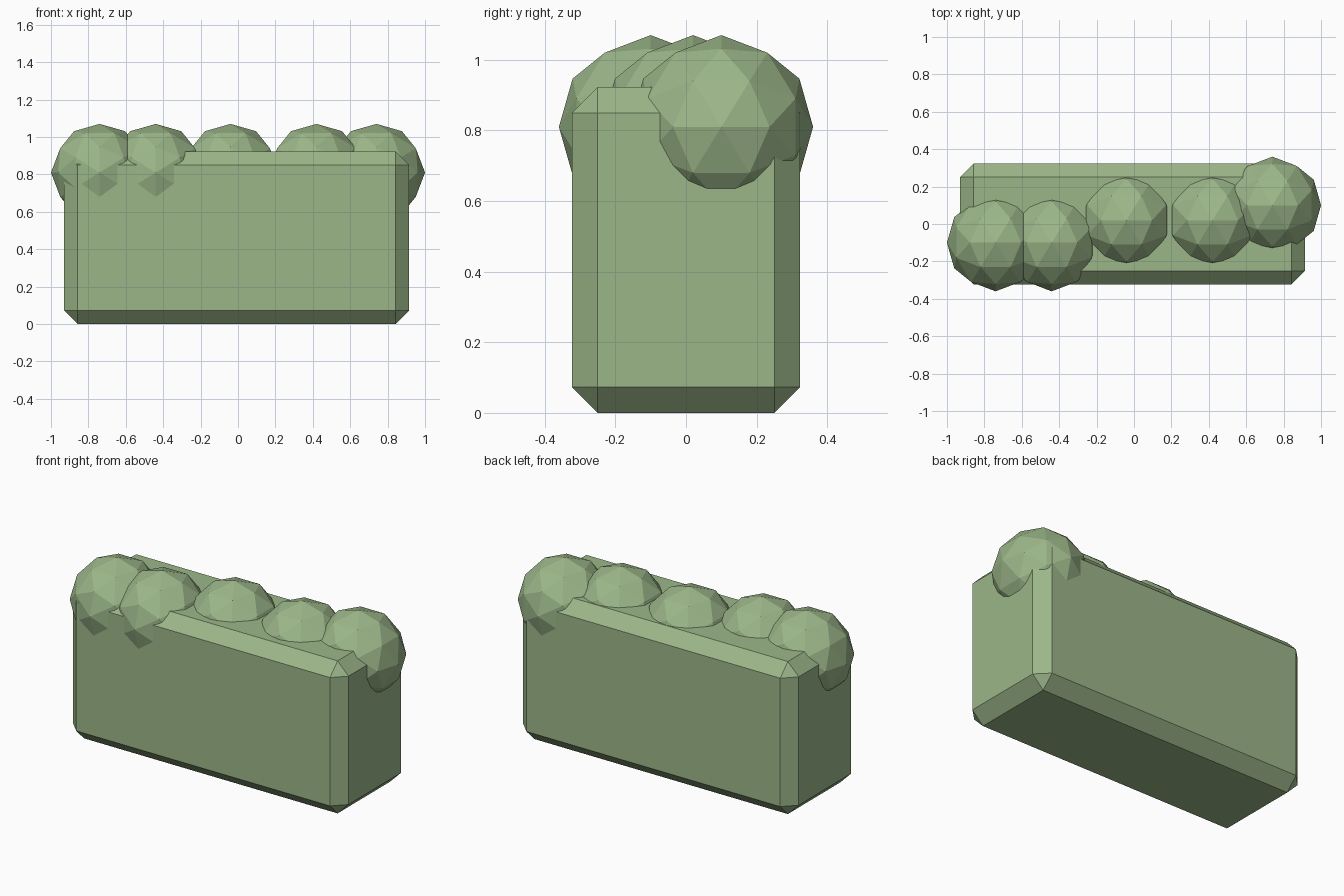
import bpy
import bmesh
import math
from mathutils import Matrix, Vector

default_cube = bpy.data.objects.get("Cube")
if default_cube:
    bpy.data.objects.remove(default_cube, do_unlink=True)

# One leaf colour for the whole hedge
leaf = bpy.data.materials.new("leaf_green")
leaf.use_nodes = True
colour = (0.33, 0.47, 0.25, 1.0)
leaf.diffuse_color = colour
bsdf = next(n for n in leaf.node_tree.nodes if n.type == "BSDF_PRINCIPLED")
bsdf.inputs["Base Color"].default_value = colour
bsdf.inputs["Roughness"].default_value = 0.9


def add_part(name, bm, location):
    """Turn a bmesh into a flat-shaded object."""
    mesh = bpy.data.meshes.new(name)
    bm.to_mesh(mesh)
    bm.free()
    mesh.materials.append(leaf)
    part = bpy.data.objects.new(name, mesh)
    part.location = location
    bpy.context.collection.objects.link(part)
    return part


# Trimmed hedge block with chamfered edges
low, high = Vector((-0.93, -0.323, 0)), Vector((0.915, 0.323, 0.923))
bm = bmesh.new()
bmesh.ops.create_cube(bm, size=1)
bmesh.ops.scale(bm, vec=high - low, verts=bm.verts)
bmesh.ops.bevel(bm, geom=bm.edges[:], offset=0.073, offset_type="OFFSET",
                segments=1, affect="EDGES")
add_part("hedge_block", bm, (low + high) / 2)

# Faceted leaf clumps along the top, turned so an edge midpoint points up
half_edge_angle = math.atan(2) / 2
tilt = Matrix.Rotation(-half_edge_angle, 4, "Y")
clumps = [(-0.74, -0.1), (-0.44, -0.1), (-0.04, 0.02), (0.42, 0.02), (0.74, 0.1)]
for number, (x, y) in enumerate(clumps, 1):
    bm = bmesh.new()
    bmesh.ops.create_icosphere(bm, subdivisions=2, radius=0.26, matrix=tilt)
    add_part(f"leaf_clump_{number}", bm, (x, y, 0.81))
